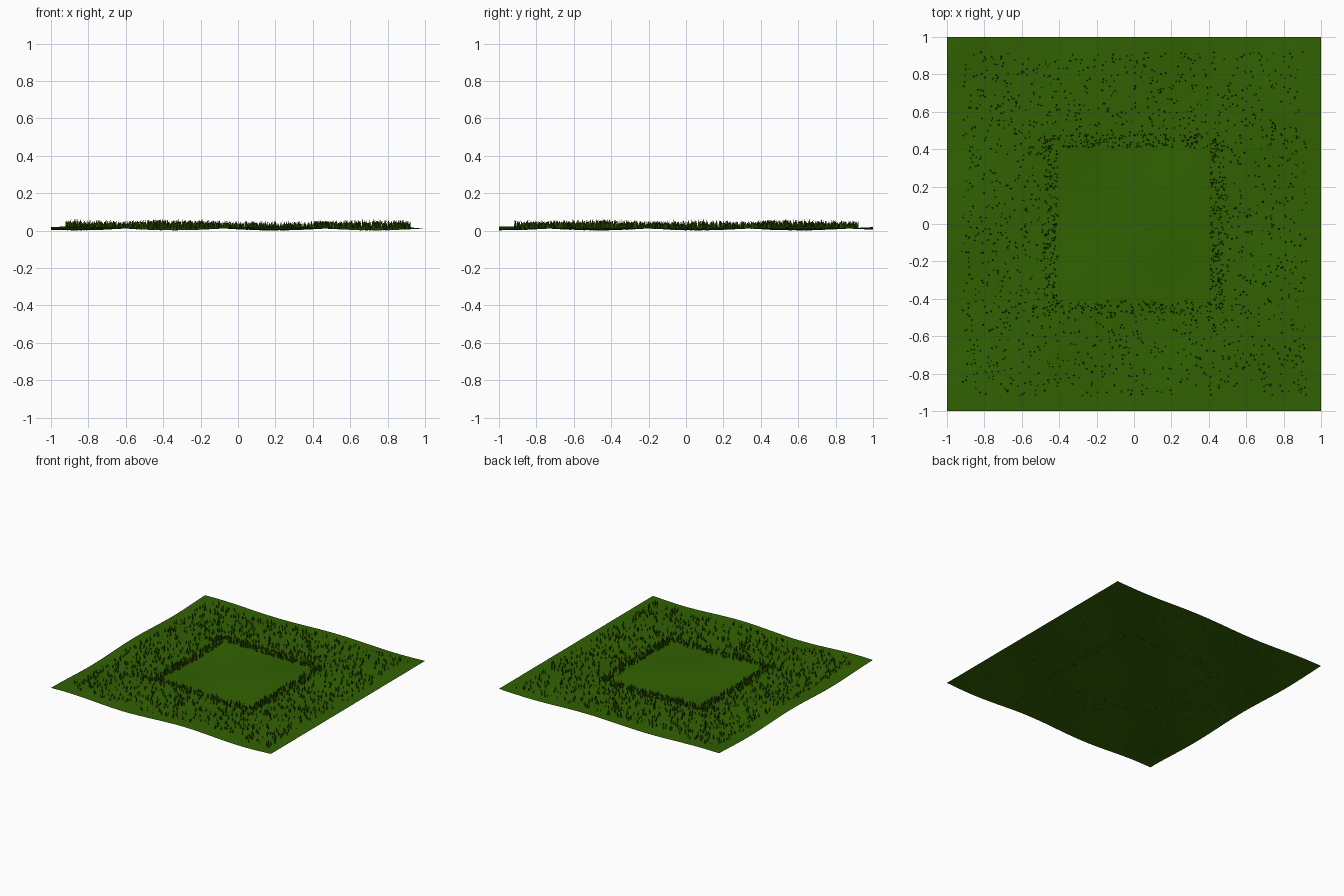
import bpy, bmesh, math, random
from mathutils import Vector

cube = bpy.data.objects.get("Cube")
if cube:
    bpy.data.objects.remove(cube, do_unlink=True)
random.seed(7)

OUTER = 0.92         # limit of the meadow
INNER = 0.41         # edge of the bare clearing
BORDER = 0.48        # outer edge of the dense border around the clearing
HALF_WAVE = 0.535    # spacing of the ground's level lines


def material(name, color):
    m = bpy.data.materials.new(name)
    m.use_nodes = True
    m.diffuse_color = color
    bsdf = m.node_tree.nodes["Principled BSDF"]
    bsdf.inputs["Base Color"].default_value = color
    bsdf.inputs["Roughness"].default_value = 0.9
    return m


def finish(bm, name, mat, smooth):
    mesh = bpy.data.meshes.new(name)
    bm.to_mesh(mesh)
    bm.free()
    mesh.materials.append(mat)
    for p in mesh.polygons:
        p.use_smooth = smooth
    obj = bpy.data.objects.new(name, mesh)
    bpy.context.collection.objects.link(obj)
    return obj


def height(x, y):
    """Gentle rolling ground."""
    wave_x = math.sin(math.pi * (x - 1) / HALF_WAVE)
    wave_y = math.sin(math.pi * (y - 0.87) / HALF_WAVE)
    return 0.012 + 0.01 * wave_x * wave_y


def add_blade(bm, x, y):
    """One tapering, leaning blade of grass."""
    turn = random.uniform(0, math.tau)
    side = Vector((math.cos(turn), math.sin(turn), 0))
    lean = Vector((-side.y, side.x, 0)) * random.uniform(0.003, 0.01)
    root = Vector((x, y, height(x, y) - 0.001))
    up = Vector((0, 0, random.uniform(0.024, 0.044)))
    half = side * random.uniform(0.004, 0.006)
    middle = root + up * 0.55 + lean * 0.35
    a, b, c, d, tip = [bm.verts.new(p) for p in (
        root - half, root + half, middle + half * 0.75,
        middle - half * 0.75, root + up + lean)]
    bm.faces.new((a, b, c, d))
    bm.faces.new((d, c, tip))


def scatter(name, count, low, high, mat):
    """Blades spread evenly over a square ring."""
    bm = bmesh.new()
    while count:
        x, y = (random.uniform(-high, high) for _ in range(2))
        if max(abs(x), abs(y)) > low:
            add_blade(bm, x, y)
            count -= 1
    return finish(bm, name, mat, False)


ground_green = material("ground green", (0.031, 0.12, 0.0005, 1))
blade_green = material("blade green", (0.028, 0.09, 0.0005, 1))

# Rolling ground sheet
bm = bmesh.new()
bmesh.ops.create_grid(bm, x_segments=60, y_segments=60, size=1)
for v in bm.verts:
    v.co.z = height(v.co.x, v.co.y)
finish(bm, "ground", ground_green, True)

# Grass: open meadow and a dense border round the clearing
scatter("meadow_grass", 1500, BORDER, OUTER, blade_green)
scatter("border_grass", 750, INNER, BORDER, blade_green)
